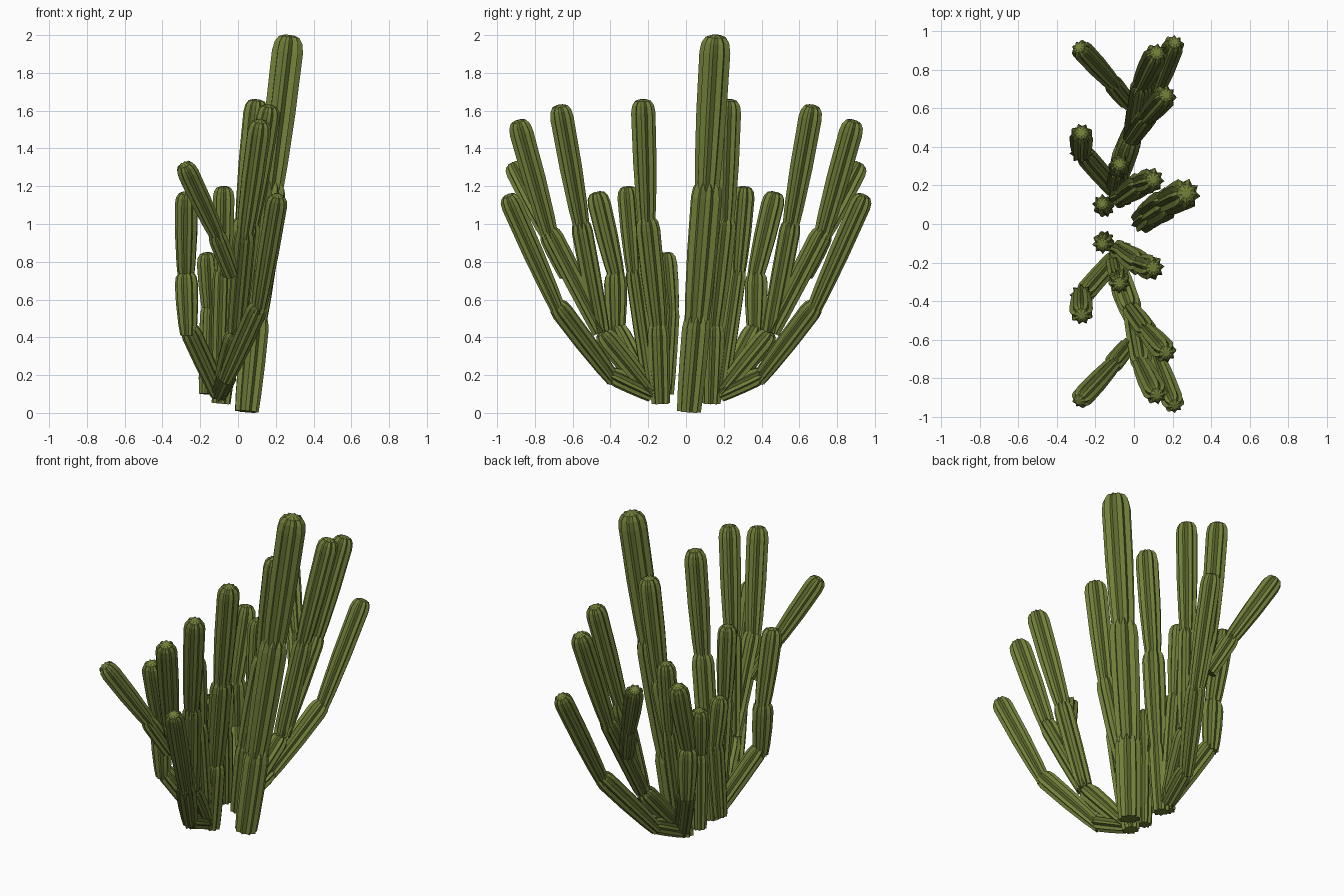
import bpy, bmesh, math
from mathutils import Vector

if "Cube" in bpy.data.objects:
    bpy.data.objects.remove(bpy.data.objects["Cube"])

green = bpy.data.materials.new("cactus green")
green.diffuse_color = (0.165, 0.215, 0.042, 1)
green.use_nodes = True
green.node_tree.nodes["Principled BSDF"].inputs["Base Color"].default_value = green.diffuse_color

RIBS = 9


def segment(name, a, b, r, foot, turn):
    """Ribbed star-section segment from a to b: narrow foot, domed top."""
    length = (b - a).length
    rot = (b - a).to_track_quat('Z', 'Y')
    cap = min(1.1 * r, 0.4 * length)
    swell = 1 - foot
    # height and radius factor: swelling body, then the dome
    prof = [(0, foot), (0.18 * length, foot + swell * 0.45),
            (0.5 * length, foot + swell * 0.88), (length - cap, 1),
            (length - 0.45 * cap, 0.9), (length - 0.12 * cap, 0.66), (length, 0.3)]
    n = 2 * RIBS
    bm = bmesh.new()
    rings = []
    for h, f in prof:
        ring = []
        for i in range(n):
            t = turn + math.pi * i / RIBS
            q = r * f * (1 if i % 2 == 0 else 0.74)
            ring.append(bm.verts.new(a + rot @ Vector((q * math.cos(t), q * math.sin(t), h))))
        rings.append(ring)
    for lo, hi in zip(rings, rings[1:]):
        for i in range(n):
            j = (i + 1) % n
            bm.faces.new((lo[i], lo[j], hi[j], hi[i]))
    bm.faces.new(rings[0][::-1])
    bm.faces.new(rings[-1])
    bmesh.ops.recalc_face_normals(bm, faces=bm.faces)
    me = bpy.data.meshes.new(name)
    bm.to_mesh(me)
    bm.free()
    me.materials.append(green)
    bpy.context.collection.objects.link(bpy.data.objects.new(name, me))


def stem(name, joints, r, flip=1, foot=0.68):
    """Chain of segments through the joints, each sunk into the one below."""
    pts = [Vector((x, y * flip, z)) for x, y, z in joints]
    for k, (a, b) in enumerate(zip(pts, pts[1:])):
        first = k == 0 and len(pts) > 2
        start = a if k == 0 else a - (b - a).normalized() * 0.05
        segment(f"{name}_{k + 1}", start, b, r * (0.9 if first else 1),
                0.85 if first else foot, flip * (0.4 * k + len(name)))


# Tall main column, not mirrored
stem("main_column", [(0.045, 0.015, 0.007), (0.095, 0.06, 0.53),
                     (0.18, 0.115, 1.23), (0.272, 0.16, 2.0)], 0.084, foot=0.78)

# Side stems, repeated on both sides of y = 0
crown = (-0.1, 0.18, 0.1)
fork = (-0.01, 0.45, 0.43)
stems = {
    "outer_arm": (0.058, [crown, (-0.05, 0.41, 0.21), (0.115, 0.69, 0.58), (0.212, 0.945, 1.155)]),
    "fork_root": (0.06, [crown, fork]),
    "high_arm": (0.064, [fork, (0.04, 0.73, 0.975), (0.12, 0.89, 1.55)]),
    "side_branch": (0.057, [(-0.03, 0.63, 0.73), (-0.12, 0.74, 0.96), (-0.288, 0.92, 1.32)]),
    "upright_arm": (0.063, [fork, (0.07, 0.56, 1.02), (0.168, 0.67, 1.63)]),
    "elbow_arm": (0.062, [crown, (-0.265, 0.37, 0.46), (-0.275, 0.375, 0.75), (-0.272, 0.475, 1.17)]),
    "short_stem": (0.058, [crown, (-0.08, 0.275, 0.77), (-0.075, 0.31, 1.2)]),
    "tall_stem": (0.066, [(-0.09, 0.135, 0.05), (-0.05, 0.15, 0.48), (0.035, 0.21, 1.04), (0.1, 0.23, 1.66)]),
    "small_stem": (0.056, [(-0.165, 0.105, 0.1), (-0.15, 0.08, 0.57), (-0.165, 0.105, 0.85)]),
}
for name, (r, joints) in stems.items():
    for flip, side in ((1, "back"), (-1, "front")):
        stem(f"{name}_{side}", joints, r, flip)
